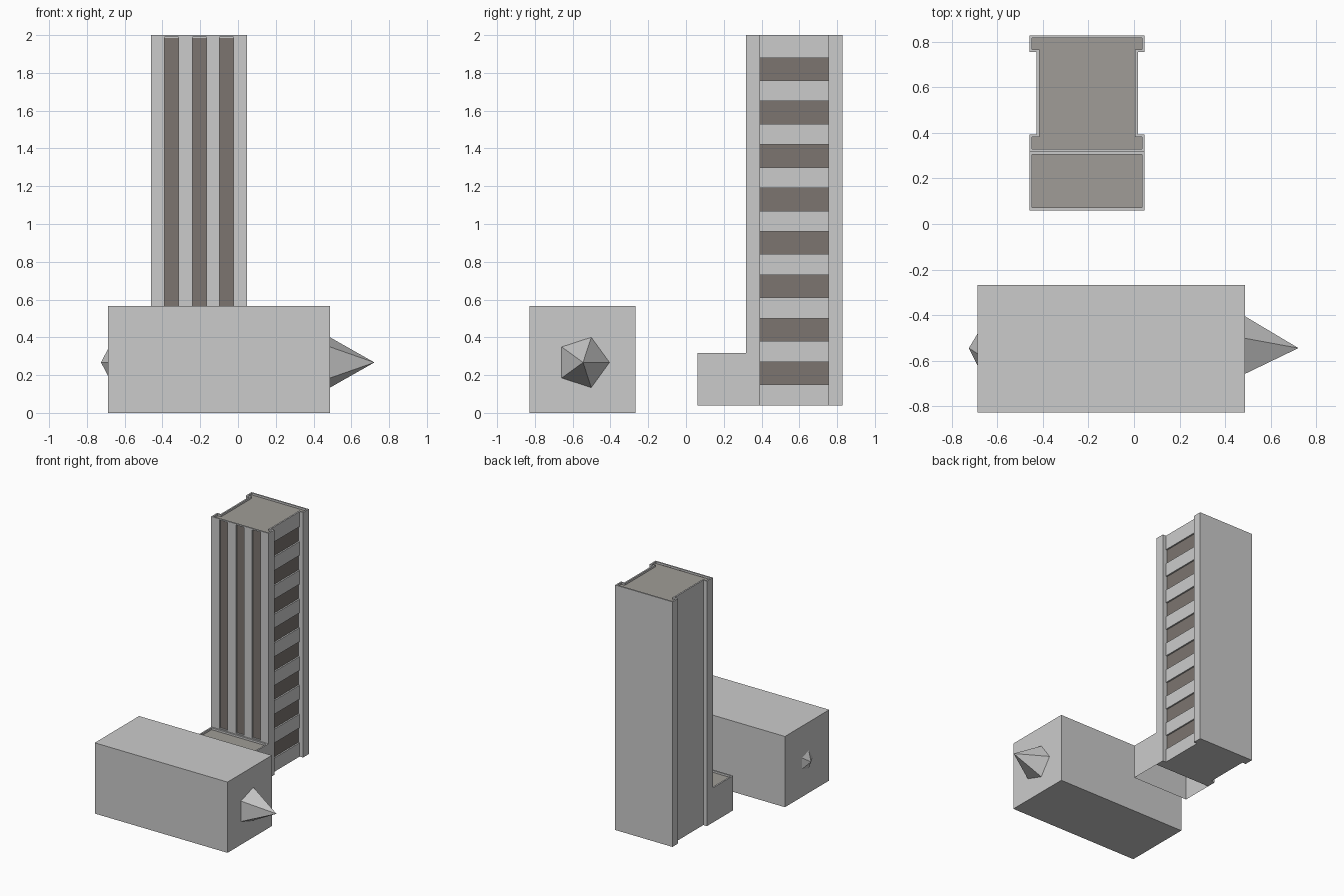
import bpy, bmesh
from math import cos, sin, tau
from mathutils import Vector

if "Cube" in bpy.data.objects:
    bpy.data.objects.remove(bpy.data.objects["Cube"])


def material(name, rgb):
    m = bpy.data.materials.new(name)
    m.diffuse_color = (*rgb, 1)
    m.use_nodes = True
    m.node_tree.nodes["Principled BSDF"].inputs["Base Color"].default_value = m.diffuse_color
    return m


MATS = [material("wall_grey", (0.8, 0.8, 0.8)),
        material("roof_grey", (0.35, 0.335, 0.31)),
        material("window_dark", (0.2, 0.178, 0.16))]


def finish(bm, name, mats=()):
    mesh = bpy.data.meshes.new(name)
    bm.to_mesh(mesh)
    bm.free()
    for m in mats:
        mesh.materials.append(m)
    ob = bpy.data.objects.new(name, mesh)
    bpy.context.collection.objects.link(ob)
    return ob


def prism(profile, z0, z1):
    """Extrude a counter-clockwise plan outline upward."""
    bm = bmesh.new()
    base = bm.faces.new([bm.verts.new((x, y, z0)) for x, y in profile])
    top = bmesh.ops.extrude_face_region(bm, geom=[base], use_keep_orig=True)["geom"]
    bmesh.ops.translate(bm, verts=[v for v in top if isinstance(v, bmesh.types.BMVert)],
                        vec=(0, 0, z1 - z0))
    bmesh.ops.recalc_face_normals(bm, faces=bm.faces)
    return bm


def pick(bm, normal, test):
    n = Vector(normal)
    bm.normal_update()
    return [f for f in bm.faces if f.normal.dot(n) > 0.99 and test(f.calc_center_median())]


def slice_faces(bm, normal, test, axis, values):
    """Cut only the chosen flat faces at the given coordinates."""
    for val in values:
        fs = pick(bm, normal, test)
        geom = set(fs) | {e for f in fs for e in f.edges} | {v for f in fs for v in f.verts}
        co, no = Vector(), Vector()
        co[axis], no[axis] = val, 1
        bmesh.ops.bisect_plane(bm, geom=list(geom), plane_co=co, plane_no=no, dist=1e-5)


def sink(bm, faces, depth, mat):
    for f in faces:
        n = f.normal.copy()
        new = bmesh.ops.extrude_discrete_faces(bm, faces=[f])["faces"][0]
        new.material_index = mat
        bmesh.ops.translate(bm, verts=new.verts[:], vec=-n * depth)


def sunken_roof(bm, z):
    roof = pick(bm, (0, 0, 1), lambda c: abs(c.z - z) < 1e-3)
    bmesh.ops.inset_region(bm, faces=roof, thickness=0.012, use_even_offset=True)
    sink(bm, roof, 0.015, 1)


# Tower: I-shaped plan with flanges at front and back
L, R, WL, WR = -0.46, 0.047, -0.428, 0.017
F, FI, BI, B = 0.318, 0.393, 0.755, 0.828
bm = prism([(L, F), (R, F), (R, FI), (WR, FI), (WR, BI), (R, BI),
            (R, B), (L, B), (L, BI), (WL, BI), (WL, FI), (L, FI)], 0.04, 2.0)
sunken_roof(bm, 2.0)

# Vertical window strips on the front
front = lambda c: abs(c.y - F) < 1e-3
strips = [(-0.388, -0.315), (-0.242, -0.168), (-0.097, -0.023)]
slice_faces(bm, (0, -1, 0), front, 2, (0.325, 1.99))
slice_faces(bm, (0, -1, 0), lambda c: front(c) and 0.325 < c.z < 1.99, 0,
            [x for s in strips for x in s])
sink(bm, pick(bm, (0, -1, 0), lambda c: front(c) and 0.33 < c.z < 1.98
              and any(a < c.x < b for a, b in strips)), 0.012, 2)

# Horizontal window bands on the right side
side = lambda c: abs(c.x - WR) < 1e-3 and FI < c.y < BI
bands = [(0.15 + 0.23 * i, 0.27 + 0.23 * i) for i in range(8)]
slice_faces(bm, (1, 0, 0), side, 2, [z for b in bands for z in b])
sink(bm, pick(bm, (1, 0, 0), lambda c: side(c)
              and any(a < c.z < b for a, b in bands)), 0.012, 2)
finish(bm, "tower", MATS)

# Low front annex, open underneath and against the tower
bm = prism([(L, 0.06), (R, 0.06), (R, F), (L, F)], 0.04, 0.317)
sunken_roof(bm, 0.317)
bmesh.ops.delete(bm, geom=pick(bm, (0, 0, -1), lambda c: c.z < 0.05)
                 + pick(bm, (0, 1, 0), lambda c: c.y > F - 1e-3), context='FACES')
finish(bm, "front_annex", MATS)

# Plain block
finish(prism([(-0.688, -0.828), (0.487, -0.828), (0.487, -0.268), (-0.688, -0.268)],
             0, 0.566), "front_block")


# Five-sided spikes poking out of both ends of the block
def spike(name, base_x, tip_x, r, turn):
    bm = bmesh.new()
    tip = bm.verts.new((tip_x, -0.545, 0.267))
    ring = [bm.verts.new((base_x, -0.545 + r * cos(tau * i / 5 + turn),
                          0.267 + r * sin(tau * i / 5 + turn))) for i in range(5)]
    bm.faces.new(ring)
    for i in range(5):
        bm.faces.new((ring[i], ring[(i + 1) % 5], tip))
    bmesh.ops.recalc_face_normals(bm, faces=bm.faces)
    finish(bm, name)


spike("right_spike", 0.487, 0.722, 0.14, 0)
spike("left_spike", -0.688, -0.725, 0.076, tau / 2)
